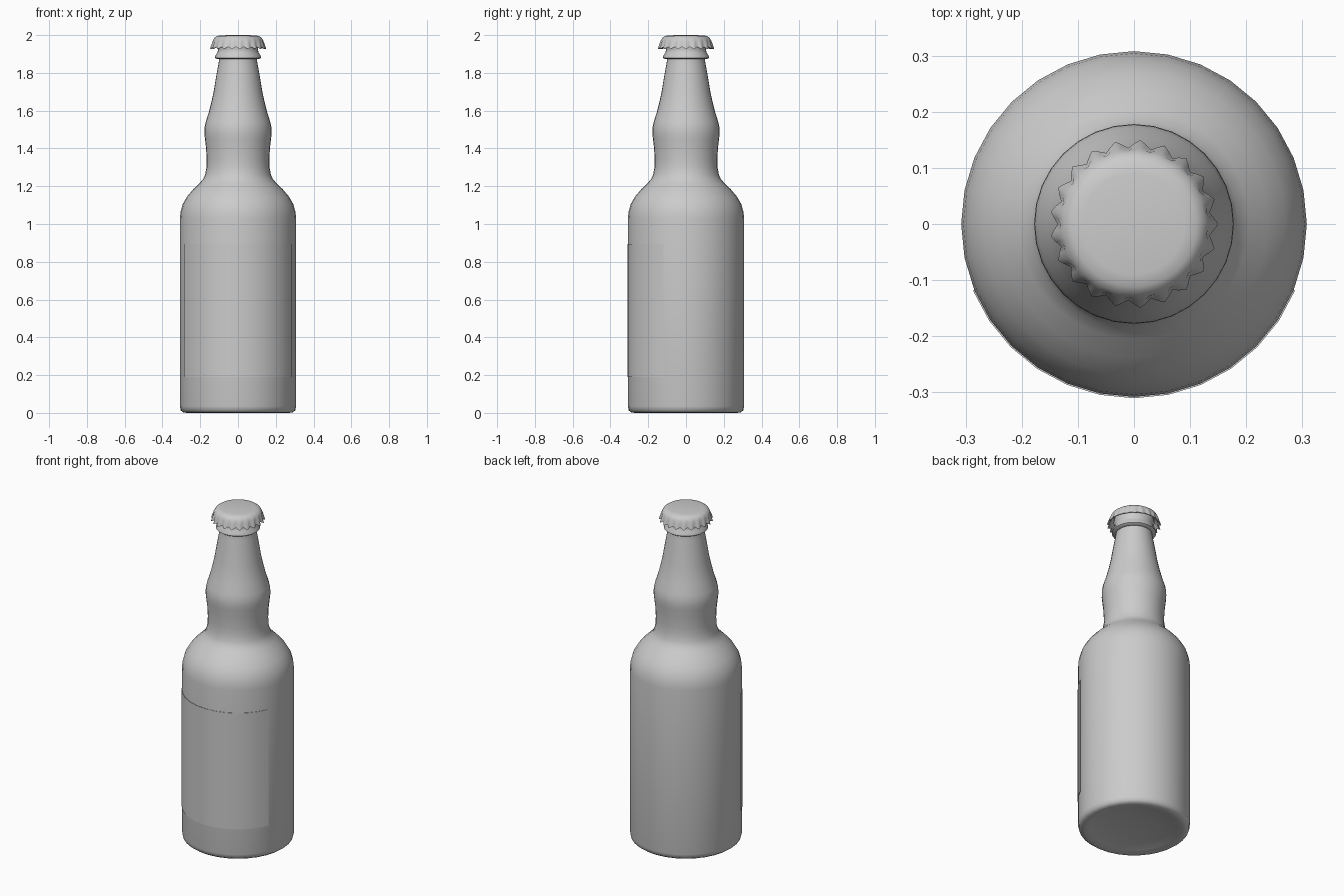
import bpy, bmesh, math

if "Cube" in bpy.data.objects:
    bpy.data.objects.remove(bpy.data.objects["Cube"])


def make_object(name, bm, angle=40):
    bmesh.ops.recalc_face_normals(bm, faces=bm.faces)
    mesh = bpy.data.meshes.new(name)
    bm.to_mesh(mesh)
    bm.free()
    obj = bpy.data.objects.new(name, mesh)
    bpy.context.collection.objects.link(obj)
    bpy.ops.object.select_all(action='DESELECT')
    obj.select_set(True)
    bpy.context.view_layer.objects.active = obj
    bpy.ops.object.shade_smooth_by_angle(angle=math.radians(angle))
    return obj


def lathe(name, profile, sides, shape=None, angle=40):
    """Revolve (radius, z) points; radius 0 closes to a pole."""
    bm = bmesh.new()
    rings = []
    for r, z, *crimp in profile:
        if r == 0:
            rings.append([bm.verts.new((0, 0, z))] * sides)
            continue
        ring = []
        for i in range(sides):
            a = 2 * math.pi * i / sides
            dr, dz = shape(i, crimp[0]) if crimp else (0, 0)
            ring.append(bm.verts.new(((r + dr) * math.cos(a), (r + dr) * math.sin(a), z + dz)))
        rings.append(ring)
    for lo, hi in zip(rings, rings[1:]):
        for i in range(sides):
            j = (i + 1) % sides
            bm.faces.new(list(dict.fromkeys((lo[i], lo[j], hi[j], hi[i]))))
    return make_object(name, bm, angle)


# Glass bottle with a shallow dished base and a bulged neck
lathe("bottle", [
    (0, 0.03), (0.15, 0.022), (0.24, 0.008), (0.27, 0.0), (0.29, 0.003),
    (0.303, 0.013), (0.308, 0.035), (0.308, 1.03), (0.304, 1.065),
    (0.293, 1.105), (0.27, 1.145), (0.238, 1.183), (0.205, 1.215),
    (0.185, 1.237), (0.174, 1.262), (0.167, 1.30), (0.166, 1.34),
    (0.169, 1.40), (0.175, 1.45), (0.178, 1.48), (0.177, 1.51),
    (0.171, 1.54), (0.155, 1.59), (0.141, 1.645), (0.129, 1.70),
    (0.116, 1.78), (0.105, 1.84), (0.100, 1.87), (0.098, 1.965), (0, 1.965)], 32)

# Flared lip ring under the cap
lathe("lip_ring", [
    (0.096, 1.872), (0.112, 1.873), (0.122, 1.88), (0.119, 1.893),
    (0.109, 1.907), (0.105, 1.925), (0.112, 1.945), (0.108, 1.965), (0, 1.968)], 32)

# Crimped crown cap, hollow underneath
TEETH, STEPS = 21, 4


def crimp_shape(i, amount):
    c = math.cos(2 * math.pi * i / STEPS)
    return 0.007 * c * amount, -0.006 * c * amount


lathe("cap", [
    (0, 1.972), (0.11, 1.97), (0.121, 1.96), (0.137, 1.932, 1),
    (0.143, 1.932, 1), (0.137, 1.955, 0.7), (0.132, 1.973, 0.2),
    (0.125, 1.986), (0.112, 1.995), (0.09, 1.999), (0, 2.0)],
    TEETH * STEPS, crimp_shape, 50)

# Thin paper label wrapped round the front
bm = bmesh.new()
cols = []
for i in range(13):
    a = math.radians(-90 + 11.25 * (i - 6))
    cols.append([bm.verts.new((r * math.cos(a), r * math.sin(a), z))
                 for r, z in ((0.3105, 0.19), (0.3105, 0.895), (0.305, 0.895), (0.305, 0.19))])
for a, b in zip(cols, cols[1:]):
    for k in range(4):
        m = (k + 1) % 4
        bm.faces.new((a[k], b[k], b[m], a[m]))
bm.faces.new(cols[0])
bm.faces.new(cols[-1])
make_object("label", bm, 30)
